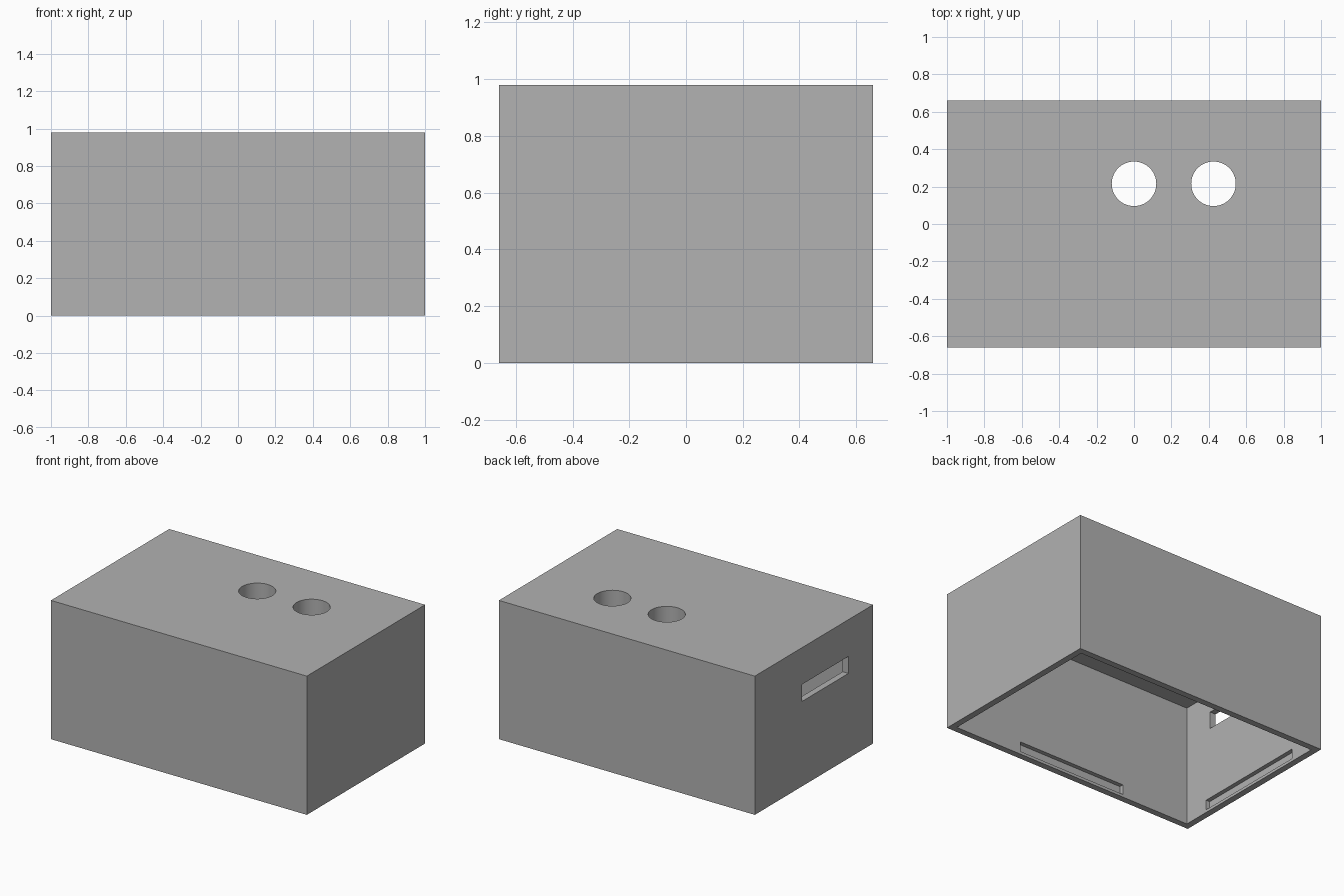
import bpy

if "Cube" in bpy.data.objects:
    bpy.data.objects.remove(bpy.data.objects["Cube"])

LENGTH, WIDTH, HEIGHT = 2.0, 1.32, 0.98
WALL, ROOF = 0.045, 0.13


def box(name, low, high):
    """Axis-aligned box between two corners."""
    centre = [(a + b) / 2 for a, b in zip(low, high)]
    bpy.ops.mesh.primitive_cube_add(size=1, location=centre)
    obj = bpy.context.object
    obj.name = name
    obj.scale = [b - a for a, b in zip(low, high)]
    bpy.ops.object.transform_apply(location=True, rotation=False, scale=True)
    return obj


def cut(target, cutter):
    """Subtract the cutter from the target, then discard it."""
    cutter.hide_render = True
    mod = target.modifiers.new("cut", "BOOLEAN")
    mod.operation = "DIFFERENCE"
    mod.solver = "EXACT"
    mod.object = cutter
    bpy.context.view_layer.objects.active = target
    bpy.ops.object.modifier_apply(modifier=mod.name)
    bpy.data.objects.remove(cutter)


# Plain grey plastic
grey = bpy.data.materials.new("light grey")
grey.use_nodes = True
colour = (0.445, 0.445, 0.445, 1)
grey.diffuse_color = colour
grey.node_tree.nodes["Principled BSDF"].inputs["Base Color"].default_value = colour

# Enclosure shell, open underneath
hx, hy = LENGTH / 2, WIDTH / 2
ix, iy = hx - WALL, hy - WALL
shell = box("enclosure_shell", (-hx, -hy, 0), (hx, hy, HEIGHT))
cut(shell, box("cavity", (-ix, -iy, -0.1), (ix, iy, HEIGHT - ROOF)))

# Snap-fit grooves inside the lower edge of the four walls
groove, depth, low, high = 0.425, 0.03, 0.02, 0.09
cut(shell, box("long_grooves", (-groove, -iy - depth, low), (groove, iy + depth, high)))
cut(shell, box("short_grooves", (-ix - depth, -groove, low), (ix + depth, groove, high)))

# Cable slot through the right end wall
cut(shell, box("cable_slot", (-hx - 0.1, -0.385, 0.60), (-ix + 0.1, 0.135, 0.72)))

# Two round holes through the roof
for x in (0, 0.425):
    bpy.ops.mesh.primitive_cylinder_add(vertices=64, radius=0.119, depth=0.4,
                                        location=(x, 0.215, HEIGHT))
    cut(shell, bpy.context.object)

shell.data.materials.clear()
shell.data.materials.append(grey)
for poly in shell.data.polygons:
    poly.material_index = 0

# Smooth the hole walls, keep the box edges sharp
bpy.ops.object.select_all(action="DESELECT")
shell.select_set(True)
bpy.context.view_layer.objects.active = shell
bpy.ops.object.shade_smooth_by_angle()
